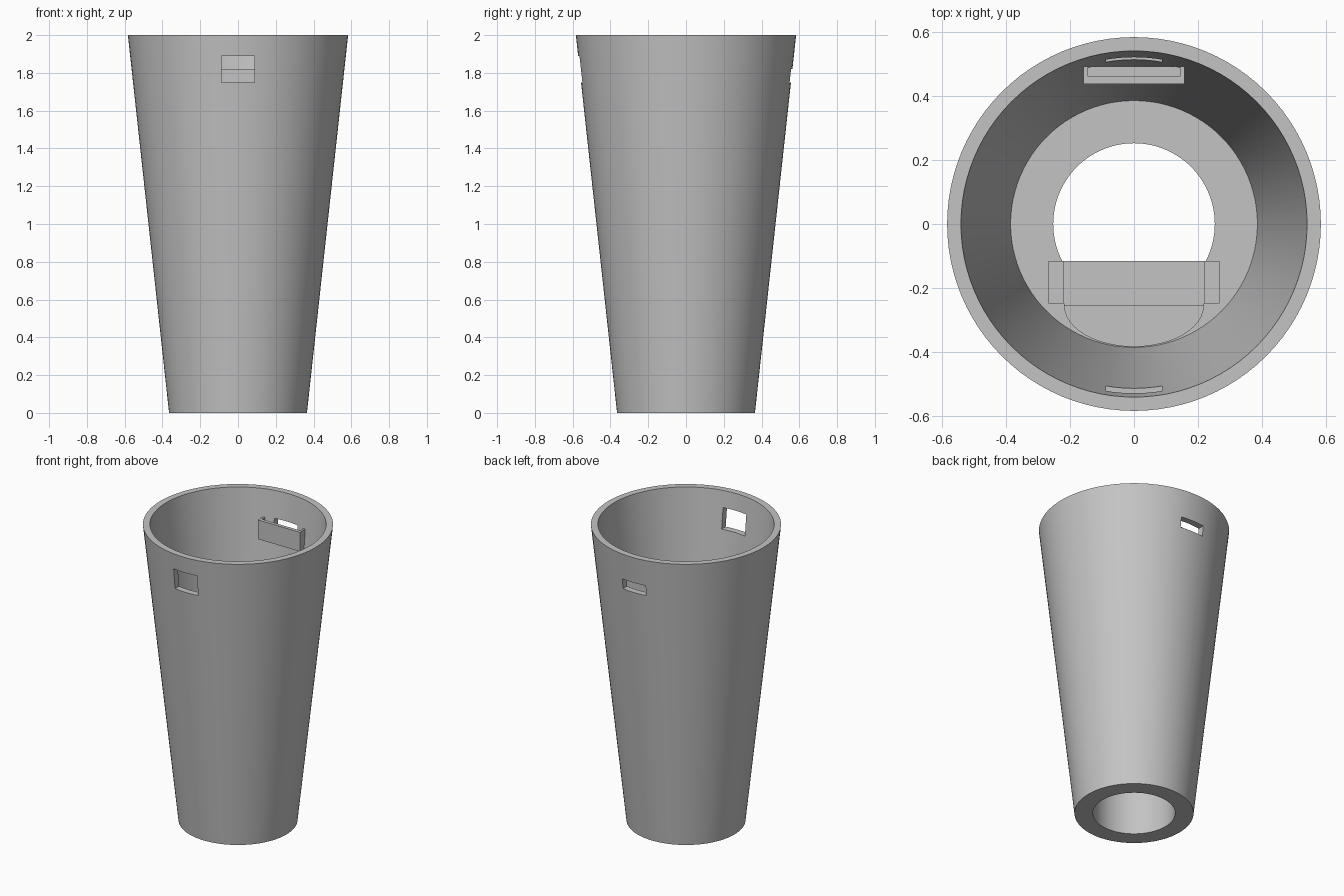
import bpy, bmesh, math

cube = bpy.data.objects.get("Cube")
if cube:
    bpy.data.objects.remove(cube, do_unlink=True)

grey = bpy.data.materials.new("plain_grey")
grey.use_nodes = True
colour = (0.55, 0.55, 0.55, 1)
grey.diffuse_color = colour
grey.node_tree.nodes["Principled BSDF"].inputs["Base Color"].default_value = colour


def finish(name, bm):
    bmesh.ops.recalc_face_normals(bm, faces=bm.faces)
    mesh = bpy.data.meshes.new(name)
    bm.to_mesh(mesh)
    bm.free()
    mesh.materials.append(grey)
    obj = bpy.data.objects.new(name, mesh)
    bpy.context.collection.objects.link(obj)
    return obj


def boxes(name, parts):
    """One object from boxes given as (x0, x1, y0, y1, z0, z1)."""
    bm = bmesh.new()
    for x0, x1, y0, y1, z0, z1 in parts:
        for v in bmesh.ops.create_cube(bm, size=1)["verts"]:
            v.co = ((x0 + x1) / 2 + v.co.x * (x1 - x0),
                    (y0 + y1) / 2 + v.co.y * (y1 - y0),
                    (z0 + z1) / 2 + v.co.z * (z1 - z0))
    return finish(name, bm)


def lathe(name, profile, steps=96):
    """Closed profile of (radius, height) turned around z."""
    bm = bmesh.new()
    rings = []
    for i in range(steps):
        a = math.tau * i / steps
        rings.append([bm.verts.new((r * math.cos(a), r * math.sin(a), z))
                      for r, z in profile])
    n = len(profile)
    for i in range(steps):
        a, b = rings[i], rings[(i + 1) % steps]
        for j in range(n):
            k = (j + 1) % n
            bm.faces.new((a[j], b[j], b[k], a[k]))
    return finish(name, bm)


# Tapered shell with a thick bored base
FLOOR = 0.58
shell = lathe("tapered_shell", [(0.365, 0), (0.583, 2), (0.54, 2),
                                (0.385, FLOOR), (0.252, FLOOR), (0.252, 0)])

# Front window and lower back slot
cutter = boxes("window_cutter", [(-0.087, 0.087, -0.7, -0.4, 1.75, 1.89),
                                 (-0.087, 0.087, 0.4, 0.7, 1.75, 1.82)])
cutter.hide_render = True
cut = shell.modifiers.new("windows", "BOOLEAN")
cut.operation = "DIFFERENCE"
cut.solver = "EXACT"
cut.object = cutter
bpy.context.view_layer.objects.active = shell
shell.select_set(True)
bpy.ops.object.modifier_apply(modifier=cut.name)
bpy.data.objects.remove(cutter, do_unlink=True)
bpy.ops.object.shade_smooth_by_angle(angle=math.radians(25))

# Open-topped pocket behind the back slot
LOW, TOP = 1.69, 1.82
pocket = [(-0.157, 0.157, 0.437, 0.46, LOW, TOP),
          (-0.143, 0.143, 0.46, 0.492, LOW, LOW + 0.02)]
pocket += [(min(s * 0.143, s * 0.157), max(s * 0.143, s * 0.157),
            0.46, 0.492, LOW, TOP) for s in (-1, 1)]
boxes("back_pocket", pocket)

# Mount block across the edge of the bore
mount = [(-0.218, 0.218, -0.255, -0.115, FLOOR - 0.03, FLOOR + 0.1)]
mount += [(min(s * 0.218, s * 0.267), max(s * 0.218, s * 0.267),
           -0.248, -0.115, FLOOR - 0.03, FLOOR + 0.12) for s in (-1, 1)]
boxes("inner_mount", mount)

# Rounded pad between the mount and the wall
bm = bmesh.new()
arc = [math.pi * i / 24 for i in range(25)]
base = bm.faces.new([bm.verts.new((0.218 * math.cos(a), -0.255 - 0.128 * math.sin(a),
                                   FLOOR - 0.01)) for a in arc])
top = bmesh.ops.extrude_face_region(bm, geom=[base])["geom"]
for v in top:
    if isinstance(v, bmesh.types.BMVert):
        v.co.z += 0.03
finish("rounded_pad", bm)
